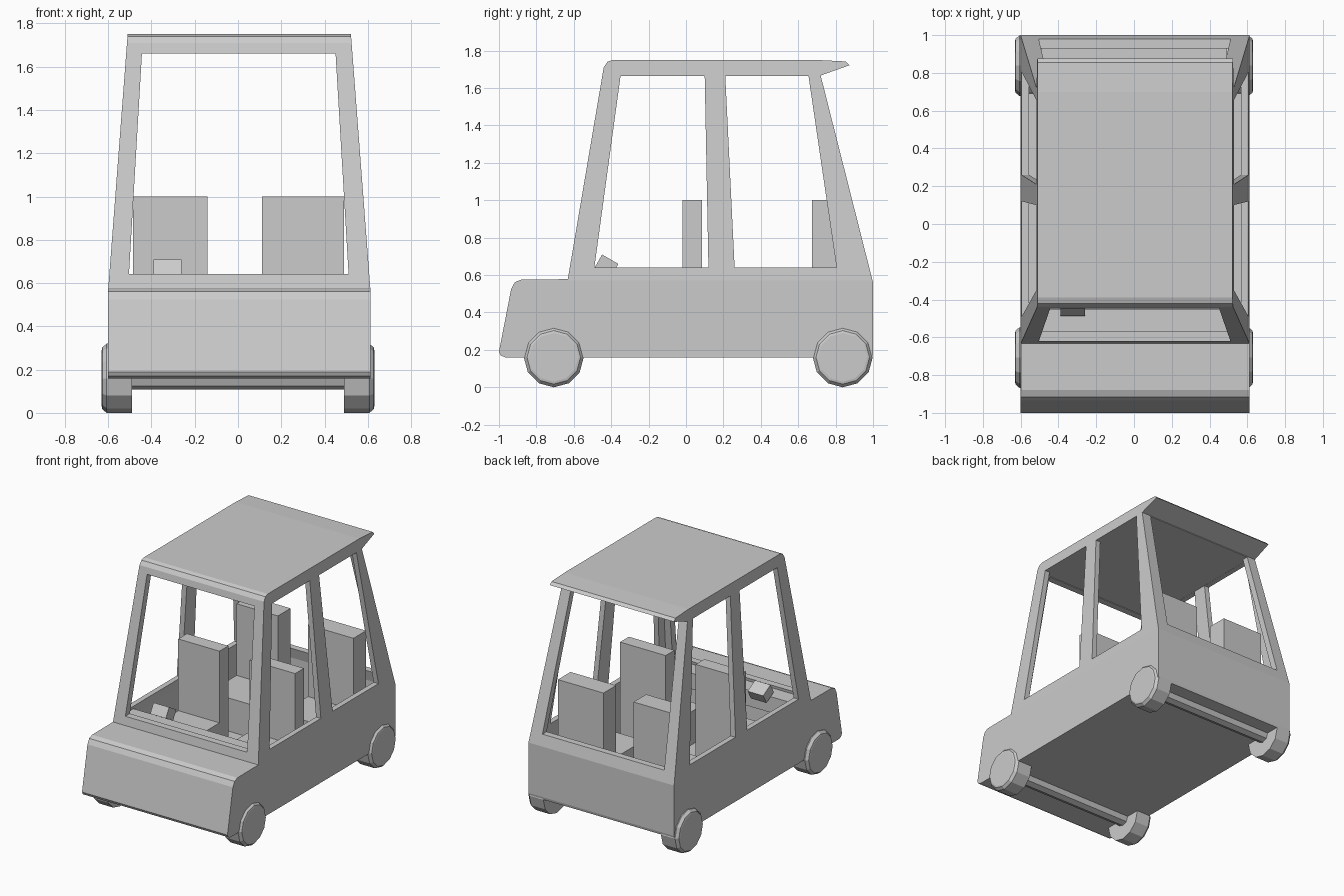
import bpy, bmesh, math
from mathutils import Matrix, Vector

if "Cube" in bpy.data.objects:
    bpy.data.objects.remove(bpy.data.objects["Cube"])

BELT, ROOF = 0.57, 1.75
CX = 0.006  # slight sideways offset of the shell


def finish(name, bm):
    bmesh.ops.recalc_face_normals(bm, faces=bm.faces)
    me = bpy.data.meshes.new(name)
    bm.to_mesh(me)
    bm.free()
    ob = bpy.data.objects.new(name, me)
    bpy.context.collection.objects.link(ob)
    return ob


def prism(name, pts, half, axis='X', taper=0.0):
    """Extrude a 2D profile symmetrically; optionally lean the sides in above the belt line."""
    bm = bmesh.new()
    if axis == 'X':
        co, step = [(-half, a, b) for a, b in pts], Vector((2 * half, 0, 0))
    else:
        co, step = [(a, -half, b) for a, b in pts], Vector((0, 2 * half, 0))
    f = bm.faces.new([bm.verts.new(c) for c in co])
    r = bmesh.ops.extrude_face_region(bm, geom=[f])
    bmesh.ops.translate(bm, vec=step, verts=[v for v in r['geom'] if isinstance(v, bmesh.types.BMVert)])
    if taper:
        bmesh.ops.bisect_plane(bm, geom=bm.verts[:] + bm.edges[:] + bm.faces[:],
                               plane_co=(0, 0, BELT), plane_no=(0, 0, 1))
        for v in bm.verts:
            t = max(0, (v.co.z - BELT) / (ROOF - BELT))
            v.co.x *= (half - taper * t) / half
    bmesh.ops.translate(bm, vec=(CX, 0, 0), verts=bm.verts)
    return finish(name, bm)


def box(name, x, y, z, rot=0.0):
    bm = bmesh.new()
    size = [b - a for a, b in (x, y, z)]
    mid = Vector([(a + b) / 2 for a, b in (x, y, z)])
    m = Matrix.Translation(mid) @ Matrix.Rotation(rot, 4, 'X') @ Matrix.Diagonal((*size, 1))
    bmesh.ops.create_cube(bm, size=1, matrix=m)
    return finish(name, bm)


def lathe_x(name, rings, y, z, n):
    """Closed solid of revolution about the x direction; rings are (x, radius)."""
    bm = bmesh.new()
    loops = [[bm.verts.new((x, y + r * math.sin(2 * math.pi * i / n), z - r * math.cos(2 * math.pi * i / n)))
              for i in range(n)] for x, r in rings]
    for a, b in zip(loops, loops[1:]):
        for i in range(n):
            j = (i + 1) % n
            bm.faces.new((a[i], a[j], b[j], b[i]))
    bm.faces.new(loops[0])
    bm.faces.new(loops[-1])
    return finish(name, bm)


# Body shell with bonnet, cabin and roof spoiler
body = prism('body_shell', [
    (-1.0, 0.19), (-0.99, 0.17), (-0.965, 0.16), (0.995, 0.16), (1.0, 0.18), (1.0, 0.56),
    (0.72, 1.667), (0.875, 1.722), (0.855, 1.742), (0.70, 1.75),
    (-0.39, 1.75), (-0.42, 1.74), (-0.44, 1.71), (-0.632, 0.578),
    (-0.88, 0.576), (-0.915, 0.562), (-0.935, 0.525)], 0.606, taper=0.09)

# Cutters: cabin cavity, side windows, windscreen and rear window
cutters = [
    prism('cabin_cutter', [(-0.565, 0.21), (0.95, 0.21), (0.95, 0.56), (0.672, 1.665),
                           (-0.395, 1.665), (-0.575, 0.60)], 0.566, taper=0.09),
    prism('front_door_window_cutter', [(-0.49, 0.64), (0.12, 0.64), (0.10, 1.664), (-0.35, 1.664)], 1),
    prism('rear_door_window_cutter', [(0.26, 0.64), (0.805, 0.64), (0.655, 1.664), (0.21, 1.664)], 1),
    prism('screen_cutter', [(-0.51, 0.642), (0.505, 0.642), (0.445, 1.661), (-0.45, 1.661)], 1.5, 'Y'),
]
for c in cutters:
    mod = body.modifiers.new(c.name, 'BOOLEAN')
    mod.operation, mod.solver, mod.object = 'DIFFERENCE', 'EXACT', c
    c.hide_render = True
    c.hide_set(True)

# Dashboard ledge and tilted instrument block
box('dashboard', (-0.56, 0.572), (-0.58, -0.45), (0.50, 0.62))
box('instrument_block', (-0.39, -0.26), (-0.475, -0.375), (0.61, 0.69), math.radians(-30))

# Four seats: cushion down to the floor and upright back
for row, y0, depth in (('front', -0.02, 0.105), ('rear', 0.675, 0.15)):
    for side, x in (('left', (-0.485, -0.14)), ('right', (0.11, 0.49))):
        box(f'{row}_{side}_seat_cushion', x, (y0 - 0.33, y0 + 0.01), (0.20, 0.46))
        box(f'{row}_{side}_seat_back', x, (y0, y0 + depth), (0.20, 1.0))

# Wheels and axles
for row, y in (('front', -0.707), ('rear', 0.838)):
    lathe_x(f'{row}_axle', [(-0.52, 0.055), (0.52, 0.055)], y, 0.163, 8)
    for side, s in (('left', -1), ('right', 1)):
        lathe_x(f'{row}_{side}_wheel',
                [(s * 0.49, 0.16), (s * 0.607, 0.16), (s * 0.627, 0.143), (s * 0.63, 0.13)], y, 0.16, 12)
